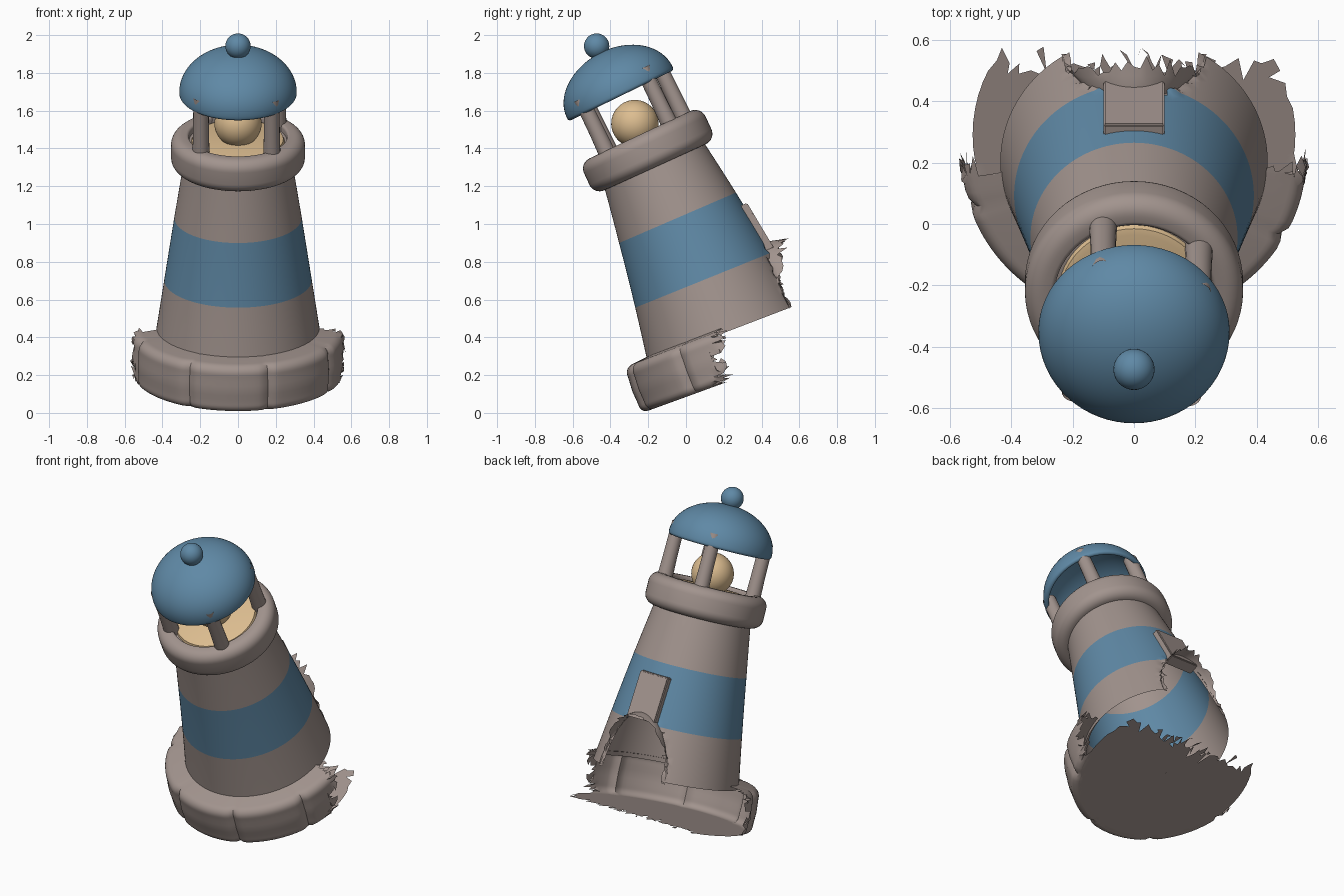
import bpy, bmesh, math, random
from math import sin, cos, pi, radians, sqrt

random.seed(4)
if "Cube" in bpy.data.objects:
    bpy.data.objects.remove(bpy.data.objects["Cube"])


def material(name, rgb):
    m = bpy.data.materials.new(name)
    m.use_nodes = True
    m.diffuse_color = (*rgb, 1)
    m.node_tree.nodes["Principled BSDF"].inputs["Base Color"].default_value = (*rgb, 1)
    return m


STONE = material("warm grey stone", (0.36, 0.295, 0.27))
BLUE = material("slate blue", (0.115, 0.25, 0.38))
CREAM = material("cream lamp", (0.72, 0.51, 0.28))

# The whole building leans forward along a gently curved axis
LEAN, BEND = radians(20), radians(3.7)


def lean(p):
    x, y, s = p
    a = LEAN + BEND * s
    cy = 0.29 - (cos(LEAN) - cos(a)) / BEND
    cz = 0.19 + (sin(a) - sin(LEAN)) / BEND
    return x, cy + y * cos(a), cz + y * sin(a)


parts = []


def finish(name, bm, mats, rule=None):
    bmesh.ops.remove_doubles(bm, verts=bm.verts, dist=1e-4)
    if rule:
        for f in bm.faces:
            f.material_index = rule(f.calc_center_median())
    for v in bm.verts:
        v.co = lean(v.co)
    me = bpy.data.meshes.new(name)
    bm.to_mesh(me)
    bm.free()
    for m in mats:
        me.materials.append(m)
    ob = bpy.data.objects.new(name, me)
    bpy.context.collection.objects.link(ob)
    parts.append(ob)


def grid(rows, cols, point, closed=True):
    bm = bmesh.new()
    v = [[bm.verts.new(point(i, j)) for j in range(cols)] for i in range(rows)]
    for i in range(rows - 1):
        for j in range(cols if closed else cols - 1):
            k = (j + 1) % cols
            bm.faces.new((v[i][j], v[i][k], v[i + 1][k], v[i + 1][j]))
    return bm


def lathe(profile, segs=64, at=(0, 0), shape=lambda a: 1):
    def point(i, j):
        r, s = profile[i]
        a = 2 * pi * j / segs
        r *= shape(a)
        return at[0] + r * cos(a), at[1] + r * sin(a), s
    return grid(len(profile), segs, point)


def tear(bm, gone, rough):
    """Remove faces by a rule and leave a ragged, splintered edge."""
    bmesh.ops.triangulate(bm, faces=bm.faces)
    old = {v for e in bm.edges if e.is_boundary for v in e.verts}
    dead = [f for f in bm.faces if gone(f.calc_center_median())]
    bmesh.ops.delete(bm, geom=dead, context='FACES')
    edge = {v for e in bm.edges if e.is_boundary for v in e.verts} - old
    for v in sorted(edge, key=lambda v: tuple(v.co)):
        v.co.y += random.uniform(-rough, rough)
        v.co.x *= 1 + random.uniform(-rough, rough) * 0.5


def path(points, steps):
    out = [points[0]]
    for (r0, s0), (r1, s1) in zip(points, points[1:]):
        out += [(r0 + (r1 - r0) * k / steps, s0 + (s1 - s0) * k / steps)
                for k in range(1, steps + 1)]
    return out


def arc(cr, cs, rr, rs, a0, a1, n=12):
    return [(cr + rr * cos(radians(a0 + (a1 - a0) * k / n)),
             cs + rs * sin(radians(a0 + (a1 - a0) * k / n))) for k in range(n + 1)]


# Base of eight rounded blocks, broken away at the back
def blocks(a):
    d = (a - radians(-73.4) + pi / 8) % (pi / 4) - pi / 8
    return 1 - 0.035 * math.exp(-(d / 0.035) ** 2)


wall = ([(0.5, 0)] + arc(0.52, 0.04, 0.04, 0.04, -90, 0, 5)
        + path([(0.56, 0.05), (0.565, 0.13), (0.56, 0.21)], 3)
        + arc(0.51, 0.22, 0.05, 0.05, 0, 90, 6) + [(0.46, 0.275), (0.41, 0.28)])
bm = lathe(wall, 128, shape=blocks)
tear(bm, lambda c: c.y > -0.1 + 0.3 * c.z + random.uniform(-0.03, 0.03), 0.03)
finish("base_blocks", bm, [STONE])

bm = lathe(path([(0.001, 0), (0.525, 0)], 14)[::1], 72, shape=blocks)
bmesh.ops.reverse_faces(bm, faces=bm.faces)
tear(bm, lambda c: c.y > 0.24 + random.uniform(-0.05, 0.05), 0.04)
finish("base_floor", bm, [STONE])

# Tapered tower with a blue band and a broken doorway at the back
TOWER = [(0.435, 0.25), (0.39, 0.55), (0.337, 0.907), (0.285, 1.24)]
DOOR_W, DOOR_S, DOOR_H = 0.21, 0.24, 0.37


def tower_radius(s):
    for (r0, s0), (r1, s1) in zip(TOWER, TOWER[1:]):
        if s <= s1:
            return r0 + (r1 - r0) * (s - s0) / (s1 - s0)
    return TOWER[-1][0]


bm = lathe(path(TOWER, 12), 112)
tear(bm, lambda c: c.y > 0 and (c.x / DOOR_W) ** 2 + ((c.z - DOOR_S) / DOOR_H) ** 2 < 1, 0.012)
finish("tower", bm, [STONE, BLUE], lambda c: int(0.55 < c.z < 0.907))


# Torn arch flaring out over the doorway
def hood(i, j):
    a = pi * j / 36
    x, s = DOOR_W * cos(a), DOOR_S + DOOR_H * sin(a)
    y = sqrt(tower_radius(s) ** 2 - x * x) - 0.012
    t = i / 4
    out = 0.095 * t * sin(a) ** 2
    if i == 4:
        out += random.uniform(-0.035, 0.05) * sin(a)
    return x * (1 + 0.12 * t), y + out, s - 0.02 * t * t * sin(a)


finish("door_arch", grid(5, 37, hood, closed=False), [STONE])

# Window panel above the doorway
bm = bmesh.new()
bmesh.ops.create_cube(bm, size=1)
for v in bm.verts:
    s = 0.7 + v.co.z * 0.27
    v.co = (v.co.x * 0.2, tower_radius(s) + (0.022 if v.co.y > 0 else -0.05), s)
bmesh.ops.bevel(bm, geom=bm.edges[:], offset=0.006, segments=2, affect='EDGES')
finish("window_panel", bm, [STONE])

# Rounded gallery ring and the lamp floor inside it
ring = ([(0.27, 1.2)] + arc(0.295, 1.26, 0.06, 0.06, -90, 0, 8)
        + arc(0.295, 1.33, 0.06, 0.06, 0, 90, 8) + arc(0.275, 1.375, 0.015, 0.015, 90, 180, 4)
        + [(0.26, 1.35), (0.235, 1.35)])
finish("gallery_ring", lathe(ring), [STONE])
finish("lamp_floor", lathe([(0.25, 1.34), (0.24, 1.365), (0.22, 1.37), (0, 1.37)]), [CREAM])
finish("lamp_ball", lathe(arc(0, 1.455, 0.125, 0.125, -90, 90, 24), 48), [CREAM])

# Four posts holding the roof
for n, deg in enumerate((-137, -48, 38, 112)):
    a = radians(deg)
    finish(f"post_{n + 1}", lathe([(0.046, 1.34), (0.042, 1.5), (0.04, 1.7)], 20,
                                  (0.268 * cos(a), 0.268 * sin(a))), [STONE])

# Hollow domed roof with a ball on top
dome = (arc(0, 1.64, 0.285, 0.2, 90, 0, 16) + [(0.29, 1.62)]
        + arc(0.295, 1.635, 0.016, 0.016, -90, 0, 4) + arc(0, 1.64, 0.311, 0.232, 2, 90, 20))
finish("roof_dome", lathe(dome), [BLUE])
finish("roof_ball", lathe(arc(0, 1.912, 0.067, 0.067, -90, 90, 18), 36), [BLUE])

# Smooth shading with sharp edges kept
bpy.ops.object.select_all(action='DESELECT')
for ob in parts:
    ob.select_set(True)
bpy.context.view_layer.objects.active = parts[0]
bpy.ops.object.shade_smooth_by_angle(angle=radians(35))
